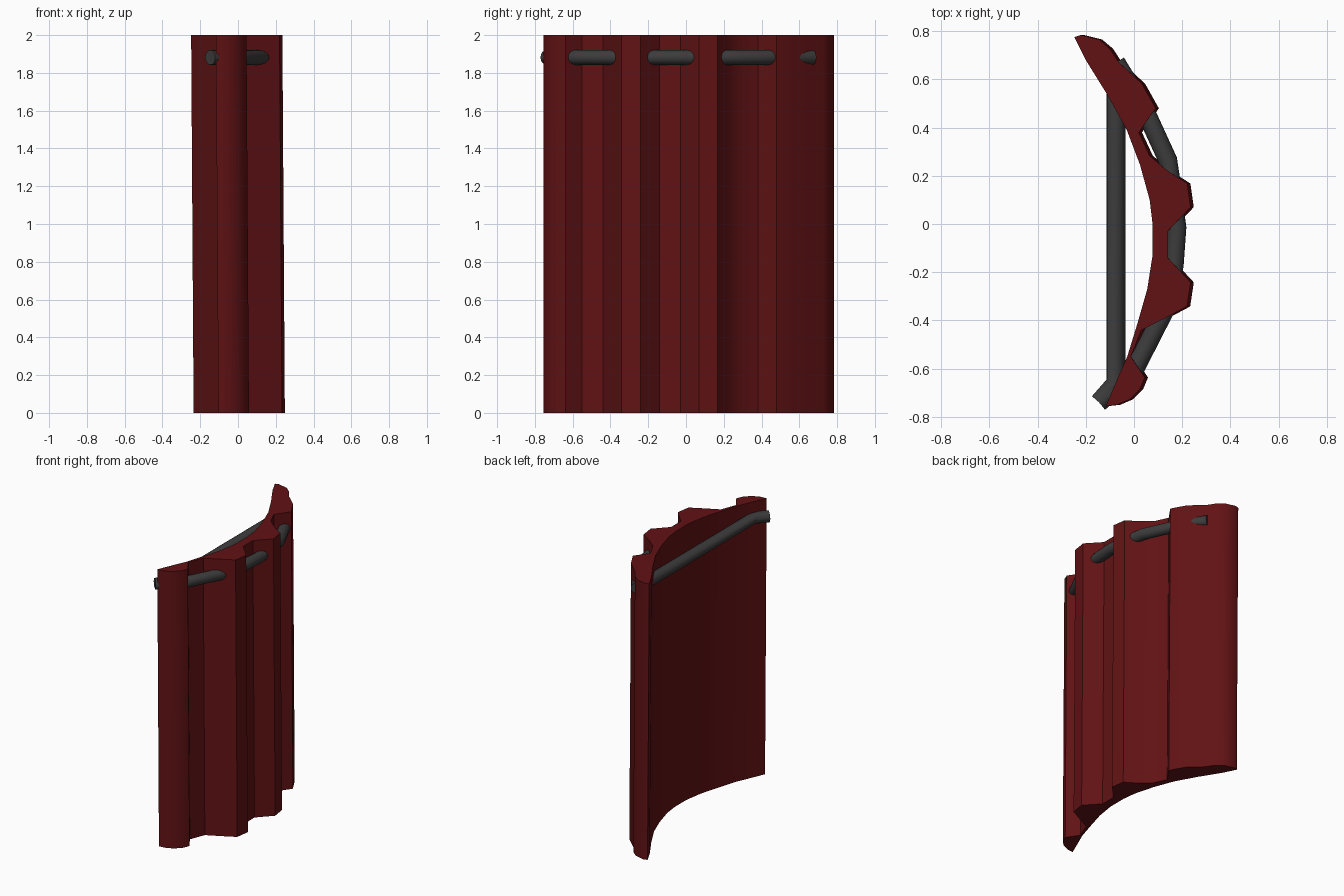
import bpy, bmesh, math
from mathutils import Vector

if "Cube" in bpy.data.objects:
    bpy.data.objects.remove(bpy.data.objects["Cube"])


def material(name, rgb):
    m = bpy.data.materials.new(name)
    m.diffuse_color = (*rgb, 1)
    m.use_nodes = True
    m.node_tree.nodes["Principled BSDF"].inputs["Base Color"].default_value = m.diffuse_color
    return m


def finish(bm, name, mat, angle):
    bmesh.ops.recalc_face_normals(bm, faces=bm.faces)
    me = bpy.data.meshes.new(name)
    bm.to_mesh(me)
    bm.free()
    ob = bpy.data.objects.new(name, me)
    bpy.context.collection.objects.link(ob)
    me.materials.append(mat)
    bpy.ops.object.select_all(action='DESELECT')
    bpy.context.view_layer.objects.active = ob
    ob.select_set(True)
    bpy.ops.object.shade_smooth_by_angle(angle=math.radians(angle))
    return ob


def loft(bm, rings):
    # Bridge matching rings of points and cap both ends
    rings = [[bm.verts.new(p) for p in r] for r in rings]
    n = len(rings[0])
    for a, b in zip(rings, rings[1:]):
        for i in range(n):
            j = (i + 1) % n
            bm.faces.new((a[i], a[j], b[j], b[i]))
    bm.faces.new(rings[0])
    bm.faces.new(rings[-1])


def tube(name, path, z, radius, mat, sides=16):
    # Mitred round bar following a flat path
    pts = [Vector((x, y, z)) for x, y in path]
    rings = []
    for i, p in enumerate(pts):
        d_in = (p - pts[i - 1]).normalized() if i else (pts[1] - p).normalized()
        d_out = (pts[i + 1] - p).normalized() if i < len(pts) - 1 else d_in
        t = (d_in + d_out).normalized()
        side = Vector((t.y, -t.x, 0)) / max(t.dot(d_in), 0.5)
        rings.append([p + side * radius * math.cos(a) + Vector((0, 0, radius * math.sin(a)))
                      for a in (2 * math.pi * k / sides for k in range(sides))])
    bm = bmesh.new()
    loft(bm, rings)
    return finish(bm, name, mat, 40)


red = material("dark_red_cloth", (0.12, 0.006, 0.007))
grey = material("dark_metal", (0.045, 0.045, 0.045))

# Curtain: pleated outer edge, smooth inner arc, leaning very slightly
outer = [(-.248, .775), (-.22, .784), (-.145, .765), (-.10, .727), (-.065, .673),
         (.033, .582), (.09, .48), (.02, .38), (.065, .283), (.14, .22), (.221, .168),
         (.235, .07), (.14, -.03), (.14, -.14), (.235, -.242), (.22, -.342),
         (.13, -.39), (.03, -.44), (-.013, -.55), (.045, -.637), (.025, -.685),
         (-.017, -.727), (-.07, -.75), (-.117, -.755)]
inner = [(-.07, -.645), (-.028, -.55), (.012, -.42), (.055, -.27), (.077, -.13),
         (.077, .0), (.065, .10), (.025, .245), (-.03, .39), (-.11, .535),
         (-.20, .68)]
profile = outer + inner
bm = bmesh.new()
loft(bm, [[(x + dx, y, z) for x, y in profile] for z, dx in ((0, .013), (2, 0))])
finish(bm, "curtain", red, 35)

# Curtain rail: straight back bar with bent end, and bowed front bar
tube("back_rail", [(-.075, .67), (-.075, -.66), (-.145, -.74)], 1.882, .039, grey)
tube("front_rail", [(-.145, -.74), (-.01, -.63), (.03, -.55), (.132, -.35),
                    (.167, -.17), (.178, -.015), (.15, .2), (.14, .265),
                    (.06, .44), (-.02, .58), (-.075, .67)], 1.882, .039, grey)
